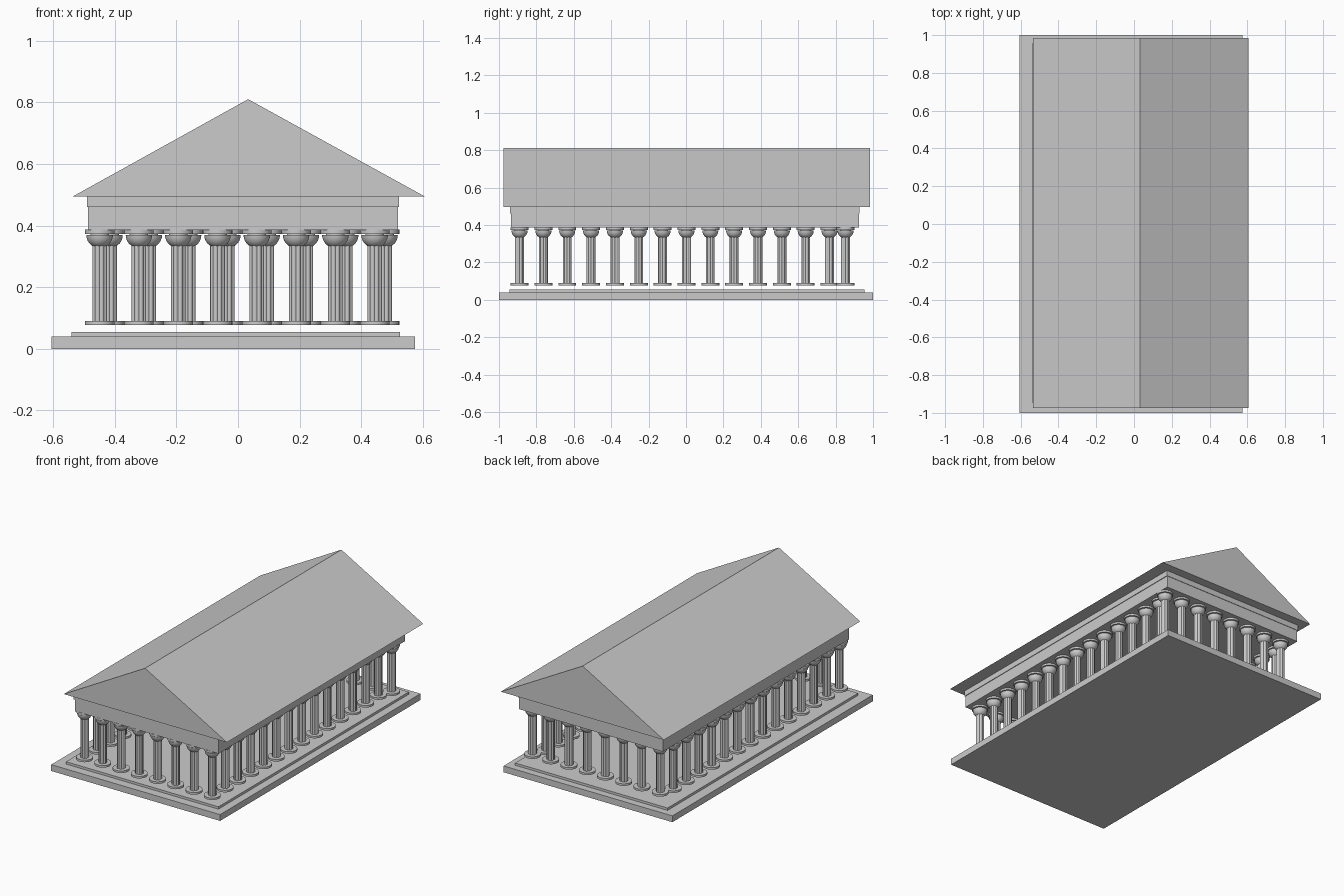
import bpy, bmesh, math
from mathutils import Matrix

if "Cube" in bpy.data.objects:
    bpy.data.objects.remove(bpy.data.objects["Cube"])

stone = bpy.data.materials.new("grey stone")
stone.diffuse_color = (0.6, 0.6, 0.6, 1)
stone.use_nodes = True
stone.node_tree.nodes["Principled BSDF"].inputs["Base Color"].default_value = stone.diffuse_color


def add_mesh(name, bm):
    bmesh.ops.recalc_face_normals(bm, faces=bm.faces)
    me = bpy.data.meshes.new(name)
    bm.to_mesh(me)
    bm.free()
    me.materials.append(stone)
    return me


def place(name, me, loc=(0, 0, 0)):
    ob = bpy.data.objects.new(name, me)
    ob.location = loc
    bpy.context.collection.objects.link(ob)
    return ob


def box(name, x0, x1, y0, y1, z0, z1):
    bm = bmesh.new()
    m = Matrix.Translation(((x0 + x1) / 2, (y0 + y1) / 2, (z0 + z1) / 2))
    m = m @ Matrix.Diagonal((x1 - x0, y1 - y0, z1 - z0, 1))
    bmesh.ops.create_cube(bm, size=1, matrix=m)
    return place(name, add_mesh(name, bm))


def loft(bm, rings):
    """Closed solid through a list of equal-length point rings."""
    vs = [[bm.verts.new(p) for p in r] for r in rings]
    n = len(vs[0])
    for a, b in zip(vs, vs[1:]):
        for i in range(n):
            j = (i + 1) % n
            bm.faces.new((a[i], a[j], b[j], b[i]))
    bm.faces.new(vs[0][::-1])
    bm.faces.new(vs[-1])


def ring(r, z, n=32, flute=0.0):
    pts = []
    for i in range(n):
        a = 2 * math.pi * i / n
        rr = r - flute * (1 - abs(math.sin(4 * a)))
        pts.append((rr * math.cos(a), rr * math.sin(a), z))
    return pts


# Stepped platform
box("platform", -0.605, 0.575, -1.0, 1.0, 0.0, 0.04)
box("platform_step", -0.54, 0.525, -0.945, 0.955, 0.04, 0.055)

# Beam resting on the columns
box("beam", -0.486, 0.519, -0.935, 0.925, 0.385, 0.46)
box("cornice", -0.49, 0.523, -0.94, 0.928, 0.46, 0.495)

# Gabled roof prism
bm = bmesh.new()
loft(bm, [[(-0.535, y, 0.495), (0.605, y, 0.495), (0.033, y, 0.81)]
          for y in (-0.975, 0.985)])
place("roof", add_mesh("roof", bm))

# One column: foot disc, fluted shaft, half-round capital, top disc
bm = bmesh.new()
loft(bm, [ring(0.048, 0.077), ring(0.048, 0.09)])
loft(bm, [ring(0.025, 0.088, 48, 0.004), ring(0.025, 0.345, 48, 0.004)])
bowl = [math.radians(a) for a in (8, 22, 36, 50, 64, 78, 90)]
loft(bm, [ring(0.043 * math.sin(a), 0.369 - 0.042 * math.cos(a)) for a in bowl])
loft(bm, [ring(0.030, 0.366), ring(0.030, 0.375)])
loft(bm, [ring(0.048, 0.373), ring(0.048, 0.387)])
column = add_mesh("column", bm)

# Colonnade: front and back rows, then both long sides
STEP = 0.1275
spots = [("front_column", -0.449 + i * STEP, -0.89) for i in range(8)]
spots += [("back_column", -0.417 + i * STEP, 0.853) for i in range(8)]
for i in range(1, 14):
    spots += [("left_column", -0.449, -0.89 + i * STEP),
              ("right_column", 0.4435, -0.89 + i * STEP)]
cols = [place(name, column, (x, y, 0)) for name, x, y in spots]

# Smooth the round surfaces, keep hard edges
bpy.context.view_layer.objects.active = cols[0]
cols[0].select_set(True)
bpy.ops.object.shade_smooth_by_angle(angle=math.radians(30))
